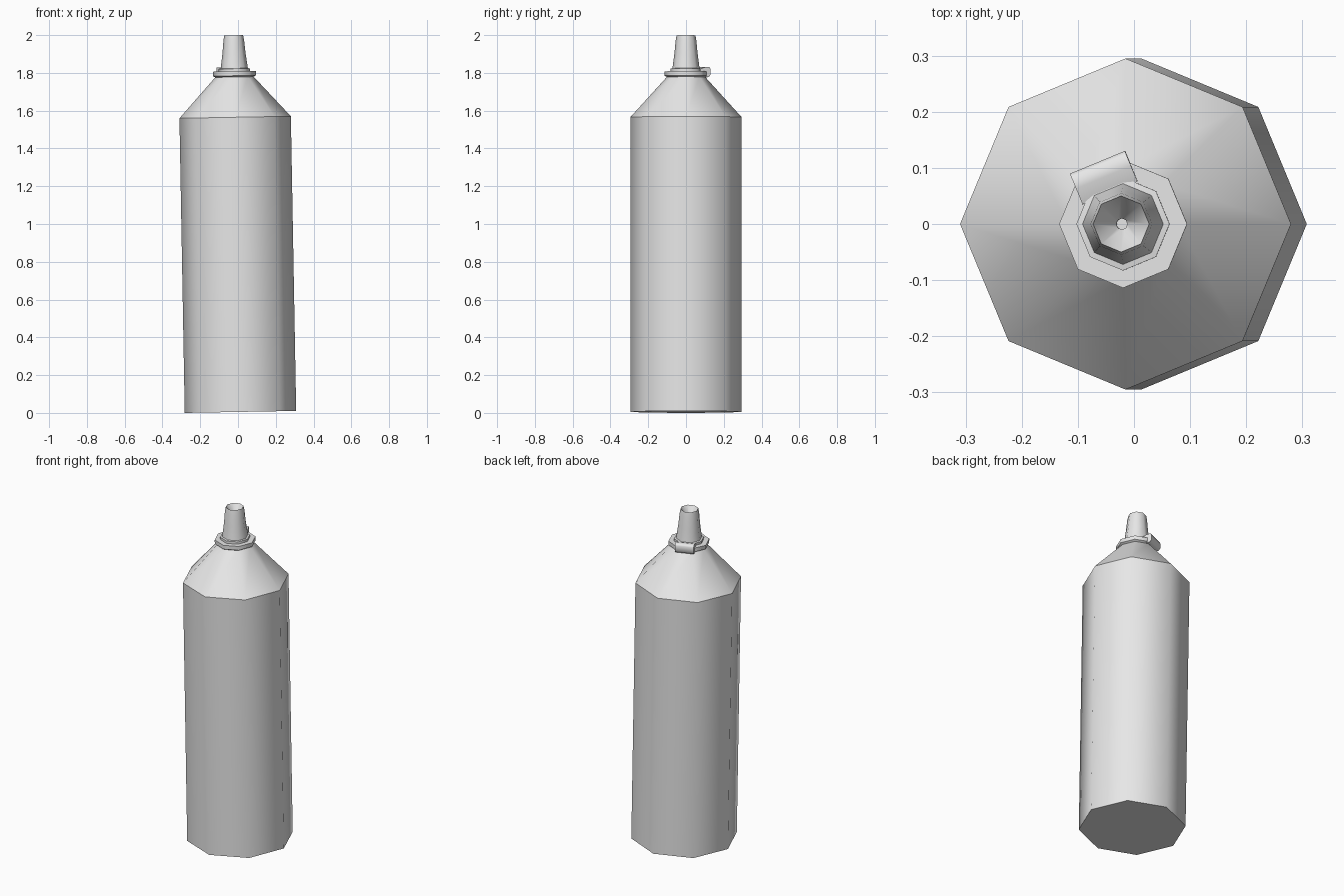
import bpy, bmesh
from math import cos, sin, pi, radians
from mathutils import Matrix, Vector

cube = bpy.data.objects.get("Cube")
if cube:
    bpy.data.objects.remove(cube, do_unlink=True)

SIDES = 8
# The whole bottle leans slightly towards -x
LEAN = Matrix.Translation((0.013, 0, 0.0053)) @ Matrix.Rotation(-0.018, 4, 'Y')

grey = bpy.data.materials.new("plain_grey")
grey.use_nodes = True
grey.diffuse_color = (0.8, 0.8, 0.8, 1)
grey.node_tree.nodes["Principled BSDF"].inputs["Base Color"].default_value = (0.8, 0.8, 0.8, 1)


def finish(name, bm):
    bmesh.ops.recalc_face_normals(bm, faces=bm.faces)
    bm.transform(LEAN)
    mesh = bpy.data.meshes.new(name)
    bm.to_mesh(mesh)
    bm.free()
    mesh.materials.append(grey)
    obj = bpy.data.objects.new(name, mesh)
    bpy.context.collection.objects.link(obj)
    return obj


def lathe(name, profile):
    """Octagonal turned part; profile rows are (radius, height, ring is sharp)."""
    bm = bmesh.new()
    rings = []
    for r, z, sharp in profile:
        rings.append([bm.verts.new((r * cos(2 * pi * i / SIDES), r * sin(2 * pi * i / SIDES), z))
                      for i in range(SIDES)])
    for low, high in zip(rings, rings[1:]):
        for i in range(SIDES):
            j = (i + 1) % SIDES
            bm.faces.new((low[i], low[j], high[j], high[i])).smooth = True
    bm.faces.new(rings[0])
    bm.faces.new(rings[-1])
    for ring, row in zip(rings, profile):
        if row[2]:
            for i in range(SIDES):
                bm.edges.get((ring[i], ring[(i + 1) % SIDES])).smooth = False
    return finish(name, bm)


# Tall body with sloping shoulder
lathe("bottle_body", [(0.295, 0, True), (0.295, 1.56, True), (0.1, 1.775, True)])

# Flat collar around the neck
lathe("neck_collar", [(0.1, 1.772, True), (0.114, 1.78, True), (0.114, 1.803, True)])

# Tapered nozzle, open at the tip with a funnel inside
lathe("nozzle", [(0.083, 1.798, True), (0.083, 1.817, True), (0.072, 1.819, True),
                 (0.061, 1.9, False), (0.055, 1.965, False), (0.05, 1.994, True),
                 (0.01, 1.93, True), (0.01, 1.9, True)])

# Folded hinge tab on the back of the collar
outline = [(0.06, 1.775), (0.06, 1.816), (0.09, 1.826), (0.113, 1.826),
           (0.119, 1.816), (0.119, 1.785), (0.108, 1.772)]
out = Vector((cos(radians(112.5)), sin(radians(112.5)), 0))
side = Vector((-out.y, out.x, 0))
bm = bmesh.new()
ends = [[bm.verts.new(out * r + side * s * 0.053 + Vector((0, 0, z))) for r, z in outline]
        for s in (-1, 1)]
for i in range(len(outline)):
    j = (i + 1) % len(outline)
    bm.faces.new((ends[0][i], ends[0][j], ends[1][j], ends[1][i]))
for end in ends:
    bm.faces.new(end)
tab = finish("hinge_tab", bm)
bpy.ops.object.select_all(action='DESELECT')
tab.select_set(True)
bpy.context.view_layer.objects.active = tab
bpy.ops.object.shade_smooth_by_angle(angle=radians(62))
